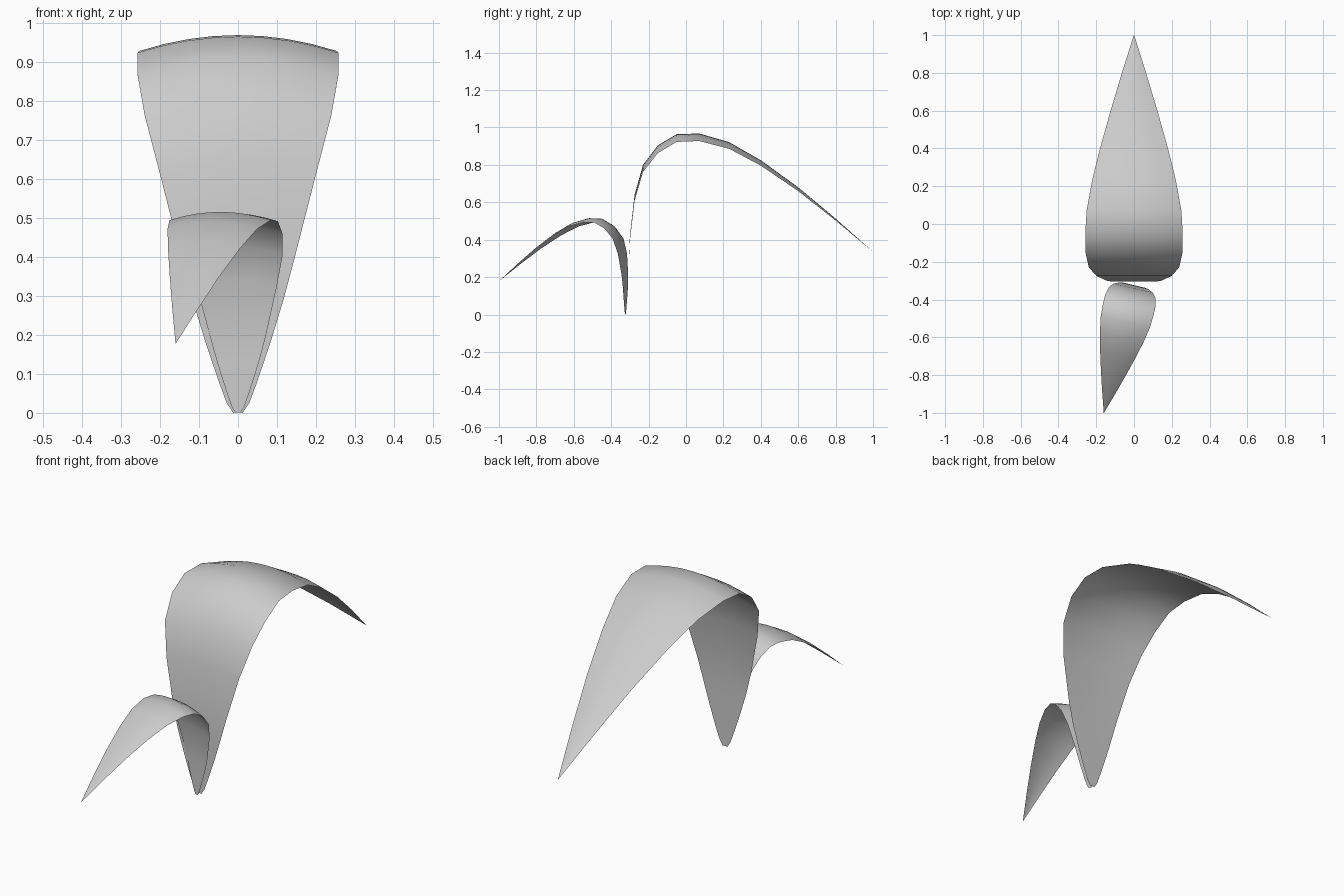
import bpy, bmesh, math

if "Cube" in bpy.data.objects:
    bpy.data.objects.remove(bpy.data.objects["Cube"])

# Leaf spine: (distance forward from base, height, half width)
SPINE = [(0.0, 0.002, 0.012), (0.0, 0.03, 0.029), (0.0, 0.09, 0.05), (0.0, 0.2, 0.085),
         (0.0, 0.31, 0.117), (0.005, 0.42, 0.145), (0.03, 0.64, 0.199), (0.075, 0.80, 0.239),
         (0.155, 0.905, 0.257), (0.255, 0.964, 0.258), (0.375, 0.968, 0.251), (0.535, 0.922, 0.222),
         (0.705, 0.825, 0.180), (0.905, 0.68, 0.124), (1.105, 0.513, 0.064), (1.305, 0.335, 0.001)]
ACROSS = 8   # strips across each leaf
DROP = 0.16  # edge droop relative to half width


def leaf(name, base_y, scale, turn):
    bm = bmesh.new()
    rows = []
    for d, z, w in SPINE:
        row = []
        for i in range(ACROSS + 1):
            t = 2 * i / ACROSS - 1
            row.append(bm.verts.new((t * w, d, max(0, z - DROP * w * t * t))))
        rows.append(row)
    for a, b in zip(rows, rows[1:]):
        for i in range(ACROSS):
            f = bm.faces.new((a[i], a[i + 1], b[i + 1], b[i]))
            f.smooth = True
    me = bpy.data.meshes.new(name)
    bm.to_mesh(me)
    bm.free()
    ob = bpy.data.objects.new(name, me)
    bpy.context.collection.objects.link(ob)
    ob.location = (0, base_y, 0)
    ob.scale = (scale,) * 3
    ob.rotation_euler.z = turn
    return ob


# Tall leaf arching back, and a smaller copy arching to the front
leaf("large_leaf", -0.305, 1.0, 0)
leaf("small_leaf", -0.324, 0.532, math.radians(180 - 13.3))
